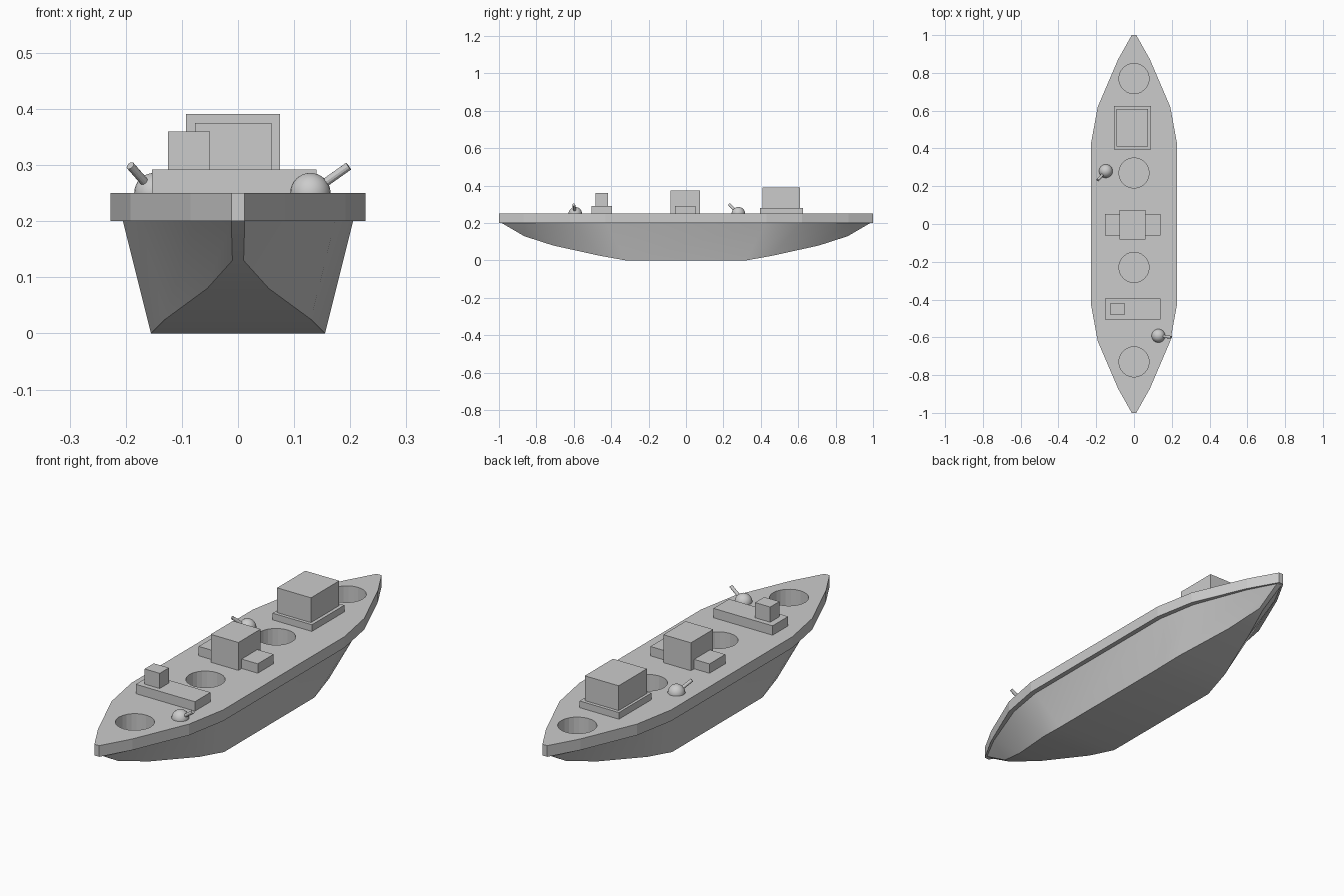
import bpy, bmesh, math
from mathutils import Vector

if "Cube" in bpy.data.objects:
    bpy.data.objects.remove(bpy.data.objects["Cube"])


def finish(bm, name):
    bmesh.ops.recalc_face_normals(bm, faces=bm.faces)
    me = bpy.data.meshes.new(name)
    bm.to_mesh(me)
    bm.free()
    ob = bpy.data.objects.new(name, me)
    bpy.context.collection.objects.link(ob)
    return ob


def ring(half):
    """Mirror a quarter outline (bow to midship) into a full closed outline."""
    right = [(x, -y, z) for x, y, z in half] + [(x, y, z) for x, y, z in reversed(half)]
    return right + [(-x, y, z) for x, y, z in reversed(right)]


def loft(name, lower, upper):
    """Join two mirrored outlines; caps are strips running across the ship."""
    bm = bmesh.new()
    a, b = ([bm.verts.new(p) for p in ring(h)] for h in (lower, upper))
    n = len(a)
    for i in range(n):
        j = (i + 1) % n
        bm.faces.new((a[i], a[j], b[j], b[i]))
    for i in range(n // 2 - 1):
        bm.faces.new((a[i], a[i + 1], a[n - 2 - i], a[n - 1 - i]))
    bm.faces.new(b)
    return finish(bm, name)


def box(name, x0, x1, y0, y1, z1, z0=0.245):
    bm = bmesh.new()
    bmesh.ops.create_cube(bm, size=1)
    for v in bm.verts:
        v.co = (x1 if v.co.x > 0 else x0, y1 if v.co.y > 0 else y0, z1 if v.co.z > 0 else z0)
    return finish(bm, name)


def smooth(ob, angle=30):
    bpy.ops.object.select_all(action='DESELECT')
    ob.select_set(True)
    bpy.context.view_layer.objects.active = ob
    bpy.ops.object.shade_smooth_by_angle(angle=math.radians(angle))


# Hull and overhanging deck
hull = loft("hull",
            [(0.01, 0.865, 0.13), (0.055, 0.71, 0.08), (0.13, 0.46, 0.025), (0.155, 0.32, 0)],
            [(0.012, 0.985, 0.2), (0.078, 0.86, 0.2), (0.173, 0.61, 0.2), (0.205, 0.425, 0.2)])
outline = [(0.012, 1.0), (0.085, 0.87), (0.192, 0.62), (0.227, 0.43)]
deck = loft("deck", [(x, y, 0.2) for x, y in outline], [(x, y, 0.25) for x, y in outline])

# Round wells sunk into the deck
bm = bmesh.new()
for y in (-0.73, -0.23, 0.27, 0.77):
    made = bmesh.ops.create_cone(bm, cap_ends=True, segments=24, radius1=0.08, radius2=0.08, depth=0.135)
    bmesh.ops.translate(bm, verts=made["verts"], vec=(0, y, 0.165 + 0.0675))
cutter = finish(bm, "well_cutter")
for ob in (hull, deck):
    mod = ob.modifiers.new("wells", 'BOOLEAN')
    mod.operation = 'DIFFERENCE'
    mod.solver = 'EXACT'
    mod.object = cutter
    bpy.context.view_layer.objects.active = ob
    bpy.ops.object.modifier_apply(modifier=mod.name)
bpy.data.objects.remove(cutter)
smooth(hull, 14)

# Superstructure blocks
box("aft_base", -0.105, 0.09, 0.395, 0.625, 0.28)
box("aft_block", -0.093, 0.075, 0.41, 0.61, 0.391, 0.275)
box("middle_wings", -0.153, 0.14, -0.06, 0.052, 0.292)
box("middle_block", -0.077, 0.06, -0.083, 0.075, 0.375)
box("fore_base", -0.153, 0.14, -0.505, -0.395, 0.292)
box("fore_block", -0.125, -0.05, -0.483, -0.418, 0.36, 0.285)


# Domed turrets with slanted barrels
def gun(name, base, tip):
    base, tip = Vector(base), Vector(tip)
    bm = bmesh.new()
    bmesh.ops.create_uvsphere(bm, u_segments=24, v_segments=16, radius=0.036)
    bmesh.ops.translate(bm, verts=bm.verts, vec=base)
    smooth(finish(bm, name + "_dome"))
    d = tip - base
    bm = bmesh.new()
    bmesh.ops.create_cone(bm, cap_ends=True, segments=12, radius1=0.0075, radius2=0.0075, depth=d.length)
    bmesh.ops.transform(bm, matrix=d.to_track_quat('Z', 'Y').to_matrix().to_4x4(), verts=bm.verts)
    bmesh.ops.translate(bm, verts=bm.verts, vec=(base + tip) / 2)
    finish(bm, name + "_barrel")


gun("fore_gun", (0.129, -0.592, 0.25), (0.197, -0.600, 0.298))
gun("aft_gun", (-0.149, 0.28, 0.25), (-0.192, 0.232, 0.299))
